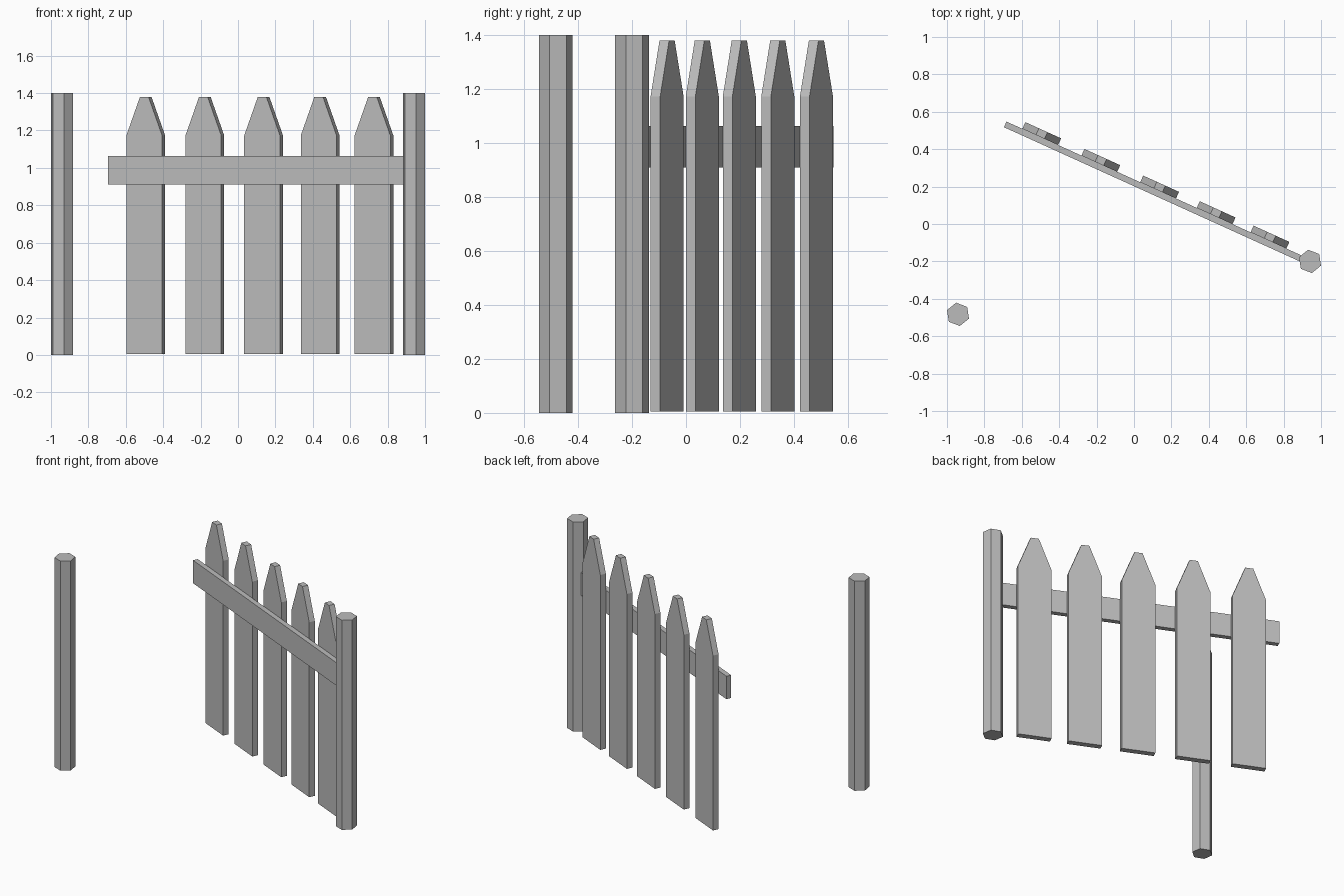
import bpy
import bmesh
from math import cos, sin, radians
from mathutils import Matrix, Vector

cube = bpy.data.objects.get("Cube")
if cube:
    bpy.data.objects.remove(cube, do_unlink=True)

# One plain grey for the whole fence
grey = bpy.data.materials.new("plain grey")
grey.use_nodes = True
colour = (0.5, 0.5, 0.5, 1)
grey.diffuse_color = colour
grey.node_tree.nodes["Principled BSDF"].inputs["Base Color"].default_value = colour

# Fence line frame: local x runs along the fence, local y points to its back
TURN = Matrix.Rotation(radians(-24.4), 4, "Z")


def prism(name, outline, depth, matrix):
    """Extrude a closed outline of 3D points by a depth vector."""
    bm = bmesh.new()
    face = bm.faces.new([bm.verts.new(p) for p in outline])
    new = bmesh.ops.extrude_face_region(bm, geom=[face])["geom"]
    bmesh.ops.translate(bm, vec=depth,
                        verts=[v for v in new if isinstance(v, bmesh.types.BMVert)])
    bmesh.ops.recalc_face_normals(bm, faces=bm.faces)
    mesh = bpy.data.meshes.new(name)
    bm.to_mesh(mesh)
    bm.free()
    mesh.materials.append(grey)
    obj = bpy.data.objects.new(name, mesh)
    bpy.context.collection.objects.link(obj)
    obj.matrix_world = matrix
    return obj


# Six-sided posts
def post(name, x, y):
    angles = [radians(-81 + 60 * i) for i in range(6)]
    ring = [(0.063 * cos(a), 0.063 * sin(a), 0) for a in angles]
    prism(name, ring, Vector((0, 0, 1.4)), Matrix.Translation((x, y, 0)))


post("left_post", 0.941, -0.2)
post("right_post", -0.941, -0.483)

# Horizontal rail, running into the left post
start, end, low, high = -0.847, 0.92, 0.91, 1.063
prism("rail", [(start, 0, low), (end, 0, low), (end, 0, high), (start, 0, high)],
      Vector((0, 0.033, 0)), TURN @ Matrix.Translation((0, 0.184, 0)))

# Pointed pickets behind the rail, unevenly spaced
half = [(0.105, 0.005), (0.105, 1.173), (0.025, 1.38)]
picket = [(x, 0, z) for x, z in half] + [(-x, 0, z) for x, z in reversed(half)]
for i, along in enumerate((-0.649, -0.302, 0.043, 0.375, 0.691)):
    prism(f"picket_{i + 1}", picket, Vector((0, 0.039, 0)),
          TURN @ Matrix.Translation((along, 0.217, 0)))
